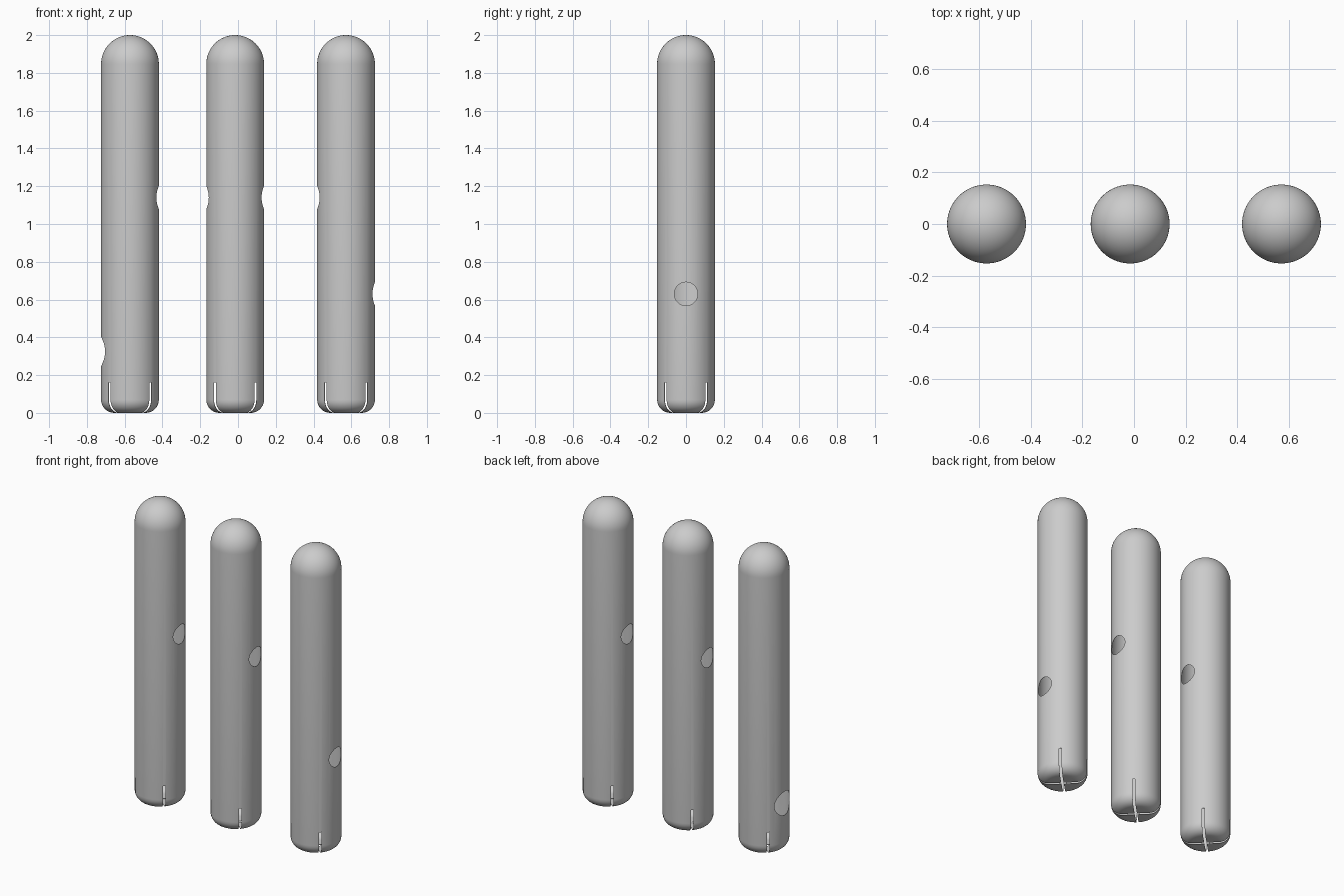
import bpy, bmesh, math
from mathutils import Matrix, Vector

cube = bpy.data.objects.get("Cube")
if cube:
    bpy.data.objects.remove(cube, do_unlink=True)

RADIUS, HEIGHT, CORNER, WALL = 0.153, 2.0, 0.07, 0.002
SEGMENTS = 80

grey = bpy.data.materials.new("plain grey")
grey.use_nodes = True
colour = (0.6, 0.6, 0.6, 1)
grey.diffuse_color = colour
grey.node_tree.nodes["Principled BSDF"].inputs["Base Color"].default_value = colour


def arc(cx, cz, r, start, end, steps):
    angles = [math.radians(start + (end - start) * i / steps) for i in range(steps + 1)]
    return [Vector((cx + r * math.cos(a), 0, cz + r * math.sin(a))) for a in angles]


def add_shell(bm, inset, inward):
    """Closed capsule with a flat, rounded base and a domed top."""
    profile = [Vector((0, 0, inset))]
    profile += arc(RADIUS - CORNER, CORNER, CORNER - inset, -90, 0, 8)
    profile += arc(0, HEIGHT - RADIUS, RADIUS - inset, 0, 90, 16)
    profile[-1].x = 0
    verts = [bm.verts.new(p) for p in profile]
    edges = [bm.edges.new(pair) for pair in zip(verts, verts[1:])]
    made = bmesh.ops.spin(bm, geom=verts + edges, axis=(0, 0, 1), cent=(0, 0, 0),
                          angle=math.tau, steps=SEGMENTS, use_merge=True)
    bmesh.ops.remove_doubles(bm, verts=bm.verts[:], dist=0.0003)
    return made


def shell_mesh(inset, inward):
    bm = bmesh.new()
    add_shell(bm, inset, inward)
    bmesh.ops.recalc_face_normals(bm, faces=bm.faces[:])
    if inward:
        bmesh.ops.reverse_faces(bm, faces=bm.faces[:])
    mesh = bpy.data.meshes.new("shell")
    bm.to_mesh(mesh)
    bm.free()
    return mesh


def add_object(name, bm_or_mesh):
    mesh = bm_or_mesh
    if isinstance(mesh, bmesh.types.BMesh):
        mesh = bpy.data.meshes.new(name)
        bm_or_mesh.to_mesh(mesh)
        bm_or_mesh.free()
    obj = bpy.data.objects.new(name, mesh)
    bpy.context.collection.objects.link(obj)
    return obj


def hole_cutter(side, z, radius):
    bm = bmesh.new()
    place = Matrix.Translation((side * 0.2, 0, z)) @ Matrix.Rotation(math.pi / 2, 4, 'Y')
    bmesh.ops.create_cone(bm, cap_ends=True, segments=40, radius1=radius,
                          radius2=radius, depth=0.3, matrix=place)
    return add_object("hole_cutter", bm)


def slot_cutter(angle):
    bm = bmesh.new()
    place = (Matrix.Rotation(math.radians(angle), 4, 'Z')
             @ Matrix.Translation((0, 0, 0.06)) @ Matrix.Diagonal((0.5, 0.015, 0.2, 1)))
    bmesh.ops.create_cube(bm, size=1, matrix=place)
    return add_object("slot_cutter", bm)


def build_tube(name, x, holes):
    # Thin hollow wall: outer skin plus reversed inner skin
    bm = bmesh.new()
    for inset, inward in ((0, False), (WALL, True)):
        skin = shell_mesh(inset, inward)
        bm.from_mesh(skin)
        bpy.data.meshes.remove(skin)
    tube = add_object(name, bm)
    tube.data.materials.append(grey)

    # Round side holes and the crossed slots in the base
    cutters = [hole_cutter(*h) for h in holes] + [slot_cutter(45), slot_cutter(-45)]
    for cutter in cutters:
        cutter.hide_render = True
        cut = tube.modifiers.new("cut", 'BOOLEAN')
        cut.operation, cut.solver, cut.object = 'DIFFERENCE', 'EXACT', cutter
    bpy.context.view_layer.update()
    graph = bpy.context.evaluated_depsgraph_get()
    finished = bpy.data.meshes.new_from_object(tube.evaluated_get(graph))
    tube.modifiers.clear()
    tube.data = finished
    for cutter in cutters:
        bpy.data.objects.remove(cutter, do_unlink=True)

    tube.location.x = x
    bpy.ops.object.select_all(action='DESELECT')
    tube.select_set(True)
    bpy.context.view_layer.objects.active = tube
    bpy.ops.object.shade_smooth_by_angle(angle=math.radians(35))


# Each hole: side, height, radius
build_tube("right_tube", -0.572, [(1, 1.14, 0.062), (-1, 0.325, 0.078)])
build_tube("middle_tube", -0.015, [(1, 1.14, 0.062), (-1, 1.14, 0.062)])
build_tube("left_tube", 0.572, [(-1, 1.14, 0.062), (1, 0.63, 0.062)])
